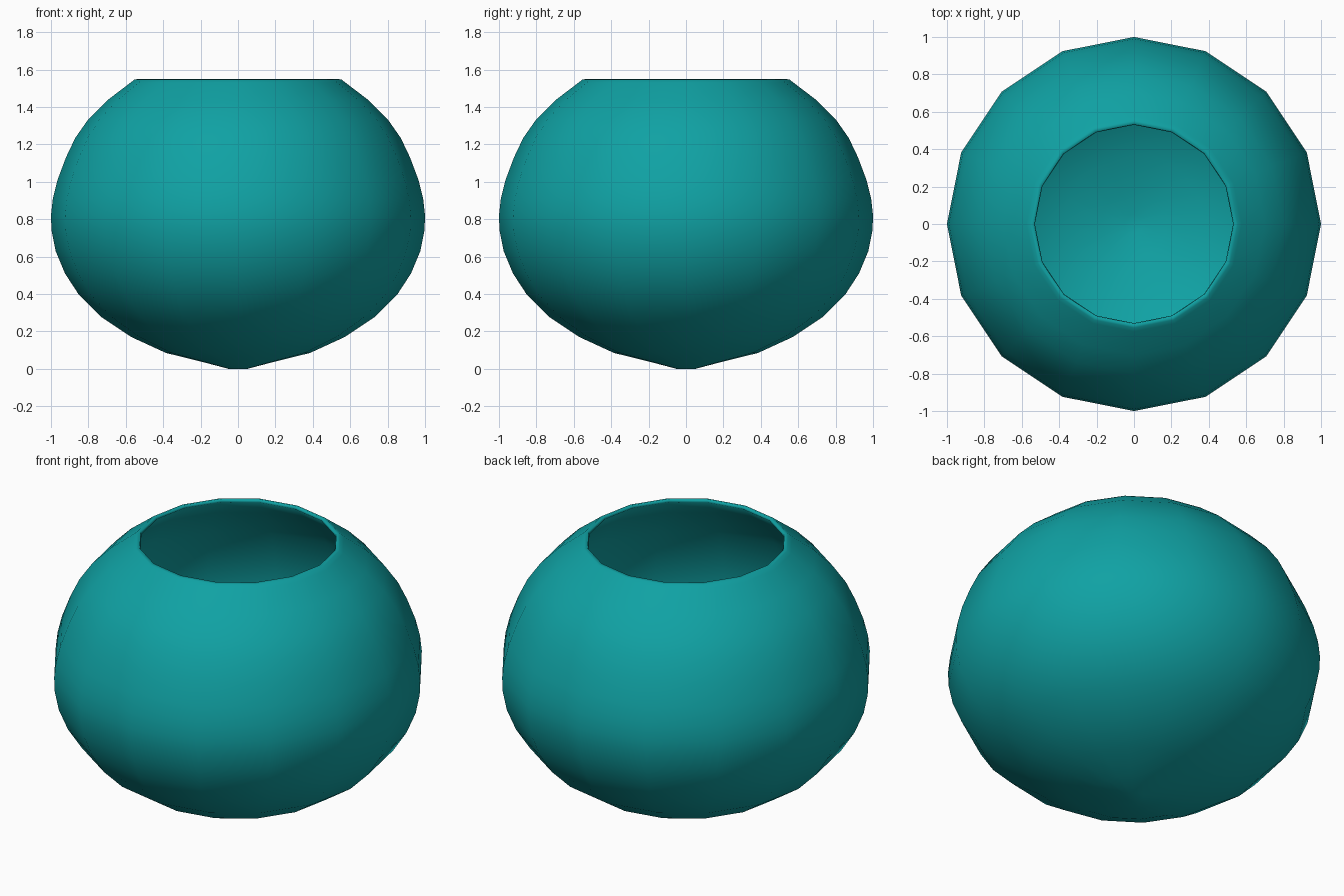
import bpy, bmesh, math
from mathutils import Matrix

if "Cube" in bpy.data.objects:
    bpy.data.objects.remove(bpy.data.objects["Cube"])

# Bowl profile (radius, height): outside bottom to rim, then down the inside
OUTER = [(0.05, 0.0), (0.19, 0.037), (0.385, 0.085), (0.57, 0.17), (0.735, 0.28),
         (0.85, 0.395), (0.925, 0.51), (0.975, 0.63), (0.997, 0.74), (1.0, 0.82),
         (0.99, 0.91), (0.965, 1.01), (0.92, 1.13), (0.87, 1.235), (0.80, 1.335),
         (0.70, 1.435), (0.575, 1.53), (0.555, 1.546), (0.535, 1.55)]
INNER = [(0.53, 1.535), (0.67, 1.41), (0.765, 1.315), (0.83, 1.22), (0.88, 1.115),
         (0.925, 1.0), (0.955, 0.85), (0.955, 0.75), (0.885, 0.53), (0.70, 0.31),
         (0.55, 0.208), (0.375, 0.125), (0.18, 0.075), (0.05, 0.045)]
SIDES = 16

bm = bmesh.new()
rings = []
for r, z in OUTER + INNER:
    rings.append([bm.verts.new((r * math.cos(i * math.tau / SIDES),
                                r * math.sin(i * math.tau / SIDES), z))
                  for i in range(SIDES)])
for a, b in zip(rings, rings[1:]):
    for i in range(SIDES):
        j = (i + 1) % SIDES
        bm.faces.new((a[i], a[j], b[j], b[i]))
# Small base discs, outside and inside
bm.faces.new(list(reversed(rings[0])))
bm.faces.new(rings[-1])
bmesh.ops.recalc_face_normals(bm, faces=bm.faces[:])
for f in bm.faces:
    f.smooth = True

mesh = bpy.data.meshes.new("round_bowl")
bm.to_mesh(mesh)
bm.free()
bowl = bpy.data.objects.new("round_bowl", mesh)
bpy.context.collection.objects.link(bowl)

# Teal glaze
mat = bpy.data.materials.new("teal_glaze")
mat.diffuse_color = (0.005, 0.36, 0.37, 1)
mat.use_nodes = True
mat.node_tree.nodes["Principled BSDF"].inputs["Base Color"].default_value = mat.diffuse_color
mesh.materials.append(mat)
